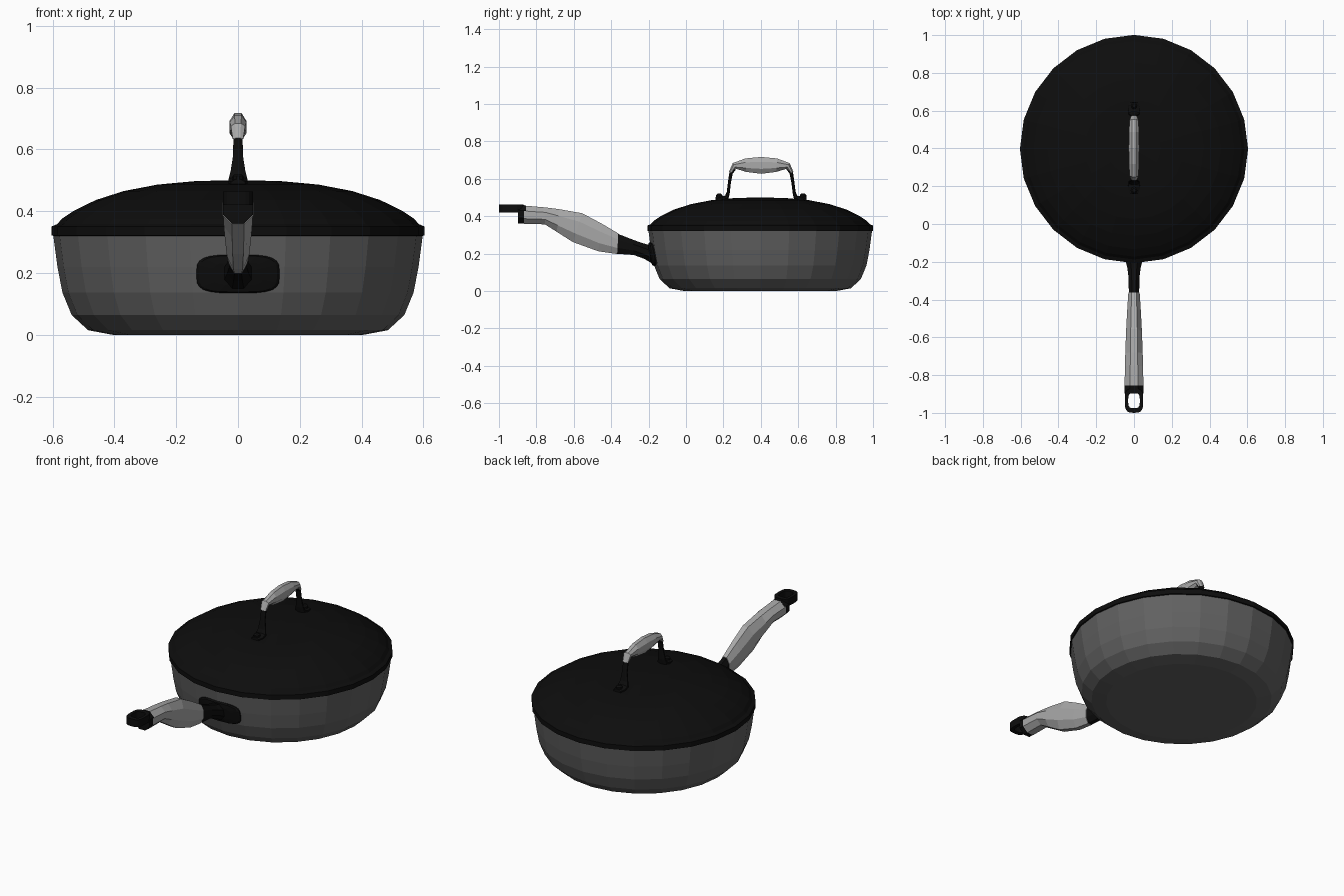
import bpy, bmesh, math

cube = bpy.data.objects.get("Cube")
if cube:
    bpy.data.objects.remove(cube)

CY = 0.397      # pan centre along y
SIDES = 24


def material(name, v):
    m = bpy.data.materials.new(name)
    m.use_nodes = True
    m.diffuse_color = (v, v, v, 1)
    b = m.node_tree.nodes["Principled BSDF"]
    b.inputs["Base Color"].default_value = (v, v, v, 1)
    b.inputs["Roughness"].default_value = 0.6
    return m


black = material("black", 0.004)
dark_grey = material("dark grey", 0.12)
light_grey = material("light grey", 0.4)


def finish(name, bm, mat):
    bmesh.ops.recalc_face_normals(bm, faces=bm.faces)
    me = bpy.data.meshes.new(name)
    bm.to_mesh(me)
    bm.free()
    me.materials.append(mat)
    ob = bpy.data.objects.new(name, me)
    bpy.context.collection.objects.link(ob)
    return ob


def skin(name, rings, mat, closed=False):
    """Join equal rings of points with quads; cap the ends unless closed."""
    bm = bmesh.new()
    vs = [[bm.verts.new(p) for p in r] for r in rings]
    n = len(vs[0])
    pairs = list(zip(vs, vs[1:])) + ([(vs[-1], vs[0])] if closed else [])
    for a, b in pairs:
        for i in range(n):
            j = (i + 1) % n
            bm.faces.new((a[i], a[j], b[j], b[i]))
    if not closed:
        bm.faces.new(vs[0])
        bm.faces.new(vs[-1])
    return finish(name, bm, mat)


def lathe(name, profile, mat, cy=CY, sides=SIDES):
    turns = [2 * math.pi * i / sides for i in range(sides)]
    return skin(name, [[(r * math.cos(t), cy + r * math.sin(t), z) for t in turns]
                       for r, z in profile], mat)


def loft(name, sections, mat):
    """Octagonal bar; each section is (y, z) of upper edge, (y, z) of lower edge, half width."""
    rings = []
    for (ya, za), (yb, zb), w in sections:
        ring = []
        for k in range(8):
            t = math.pi * (k + 0.5) / 4
            c = math.cos(t) / math.cos(math.pi / 8)
            s = (math.sin(t) / math.cos(math.pi / 8) + 1) / 2
            ring.append((w * c, yb + (ya - yb) * s, zb + (za - zb) * s))
        rings.append(ring)
    return skin(name, rings, mat)


# Pan body with inner wall
outside = [(0.405, 0), (0.485, 0.015), (0.538, 0.064), (0.568, 0.137),
           (0.584, 0.22), (0.598, 0.325)]
inside = [(r - 0.02, z + 0.015) for r, z in reversed(outside[:-1])]
lathe("pan_body", outside + [(0.578, 0.325)] + inside, dark_grey)

# Domed lid with raised rim
lathe("lid", [(0.59, 0.318), (0.604, 0.322), (0.604, 0.35), (0.585, 0.358),
              (0.57, 0.375), (0.53, 0.402), (0.46, 0.436), (0.37, 0.465),
              (0.26, 0.486), (0.14, 0.497), (0.03, 0.5)], black)


# Curved mounting plate that follows the pan wall
def wall_radius(z):
    for (ra, za), (rb, zb) in zip(outside, outside[1:]):
        if z <= zb:
            return ra + (rb - ra) * (z - za) / (zb - za)
    return outside[-1][0]


def plate_ring(scale, lift):
    ring = []
    for k in range(24):
        t = 2 * math.pi * k / 24
        c, s = math.cos(t), math.sin(t)
        x = 0.135 * scale * math.copysign(abs(c) ** 0.55, c)
        z = 0.197 + 0.062 * scale * math.copysign(abs(s) ** 0.55, s)
        ring.append((x, CY - math.sqrt((wall_radius(z) + lift) ** 2 - x * x), z))
    return ring


skin("mounting_plate", [plate_ring(1, -0.02), plate_ring(1, 0.004),
                        plate_ring(0.94, 0.01), plate_ring(0.6, 0.013),
                        plate_ring(0.2, 0.014)], black)

# Long handle: neck, grip, end block
loft("handle_neck", [((-0.15, 0.245), (-0.15, 0.14), 0.055),
                     ((-0.195, 0.246), (-0.185, 0.15), 0.045),
                     ((-0.235, 0.257), (-0.225, 0.173), 0.035),
                     ((-0.285, 0.275), (-0.28, 0.193), 0.029),
                     ((-0.38, 0.312), (-0.38, 0.2), 0.027)], black)
loft("handle_grip", [((-0.362, 0.308), (-0.368, 0.198), 0.03),
                     ((-0.45, 0.36), (-0.47, 0.213), 0.036),
                     ((-0.555, 0.416), (-0.605, 0.262), 0.042),
                     ((-0.68, 0.438), (-0.69, 0.316), 0.046),
                     ((-0.75, 0.447), (-0.755, 0.357), 0.048),
                     ((-0.866, 0.457), (-0.866, 0.358), 0.05)], light_grey)
loft("handle_end_block", [((-0.855, 0.458), (-0.855, 0.36), 0.049),
                          ((-0.898, 0.462), (-0.898, 0.36), 0.049)], black)

# Hanging loop: box section swept round a rounded outline
loop = []
for k in range(20):
    t = 2 * math.pi * k / 20
    c, s = math.cos(t), math.sin(t)
    c, s = (math.copysign(abs(v) ** 0.6, v) for v in (c, s))
    xo, yo = 0.049 * c, -0.935 + 0.065 * s
    xi, yi = 0.031 * c, -0.935 + 0.04 * s
    loop.append([(xo, yo, 0.42), (xo, yo, 0.463), (xi, yi, 0.463), (xi, yi, 0.42)])
skin("hanging_loop", loop, black, closed=True)

# Lid handle: grip arching over the centre
half = [((-0.173, 0.636), (-0.153, 0.632), 0.017),
        ((-0.152, 0.684), (-0.136, 0.654), 0.023),
        ((-0.085, 0.709), (-0.08, 0.637), 0.027)]
middle = [((0, 0.717), (0, 0.627), 0.028)]


def flip(sections):
    return [((-a[0], a[1]), (-b[0], b[1]), w) for a, b, w in sections]


def shift(sections):
    return [((a[0] + CY + 0.005, a[1]), (b[0] + CY + 0.005, b[1]), w)
            for a, b, w in sections]


loft("lid_handle_grip", shift(half + middle + flip(half)[::-1]), light_grey)

# Lid handle arms, feet and rivets, mirrored front to back
arm = [((-0.153, 0.67), (-0.135, 0.65), 0.015),
       ((-0.17, 0.635), (-0.152, 0.628), 0.015),
       ((-0.178, 0.58), (-0.162, 0.578), 0.016),
       ((-0.184, 0.53), (-0.168, 0.525), 0.024),
       ((-0.193, 0.51), (-0.175, 0.492), 0.03),
       ((-0.215, 0.505), (-0.215, 0.48), 0.031),
       ((-0.243, 0.503), (-0.243, 0.475), 0.022)]
for side, sections in (("front", arm), ("back", flip(arm))):
    loft(side + "_lid_handle_arm", shift(sections), black)
    sign = -1 if side == "front" else 1
    lathe(side + "_lid_rivet", [(0.018, 0.48), (0.018, 0.513), (0.01, 0.521)],
          black, cy=CY + 0.005 + sign * 0.224, sides=10)
